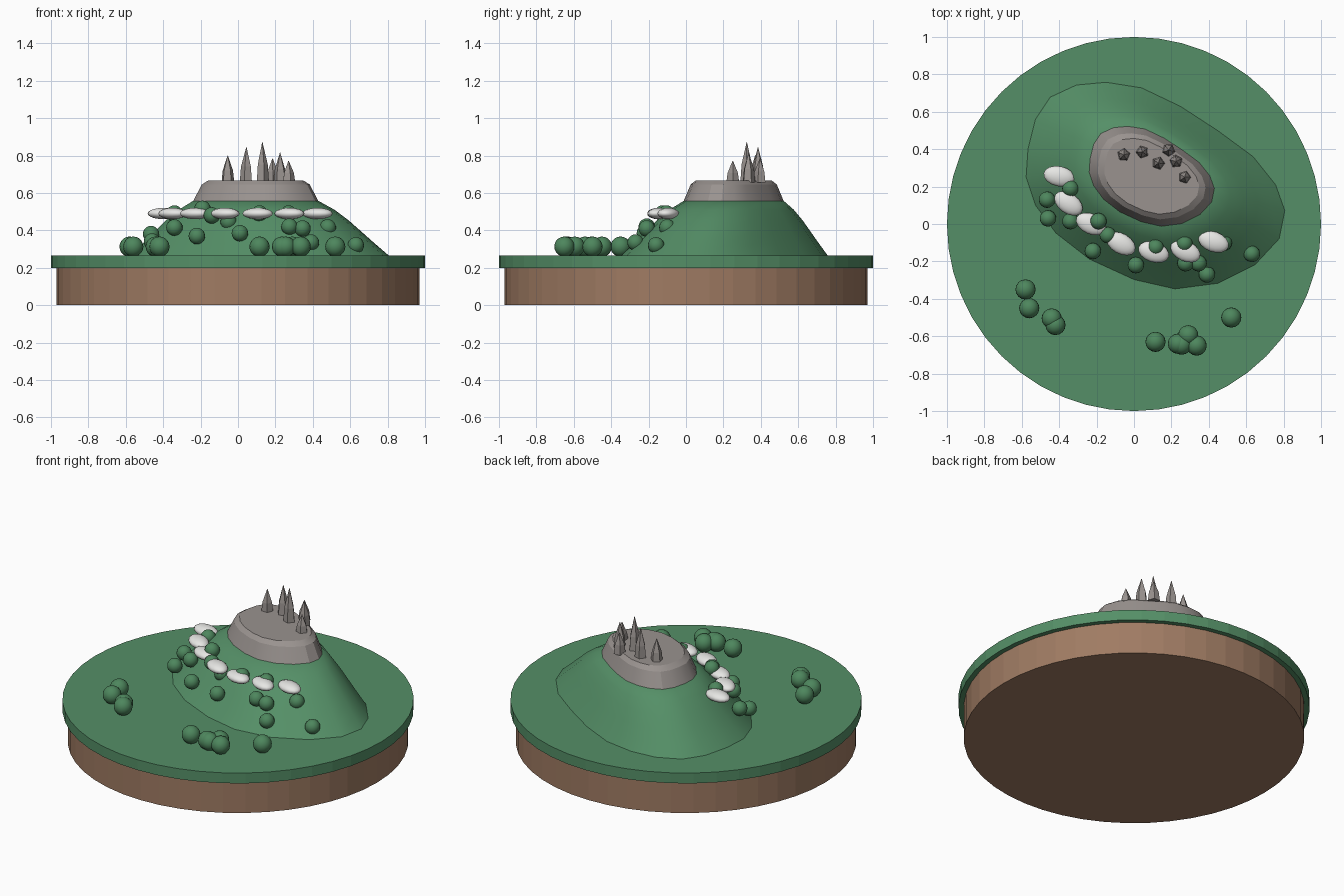
import bpy, bmesh, math, random
from mathutils import Matrix, Vector

random.seed(4)
old = bpy.data.objects.get("Cube")
if old:
    bpy.data.objects.remove(old, do_unlink=True)


def material(name, rgb):
    m = bpy.data.materials.new(name)
    m.use_nodes = True
    m.diffuse_color = (*rgb, 1)
    m.node_tree.nodes["Principled BSDF"].inputs["Base Color"].default_value = (*rgb, 1)
    return m


GRASS = material("grass green", (0.09, 0.275, 0.135))
LEAF = material("leaf green", (0.075, 0.24, 0.11))
SOIL = material("soil brown", (0.35, 0.20, 0.125))
ROCK = material("rock grey", (0.32, 0.29, 0.275))
CLOUD = material("cloud white", (0.82, 0.82, 0.80))


def finish(name, bm, mat, angle=None):
    bmesh.ops.recalc_face_normals(bm, faces=bm.faces)
    mesh = bpy.data.meshes.new(name)
    bm.to_mesh(mesh)
    bm.free()
    mesh.materials.append(mat)
    ob = bpy.data.objects.new(name, mesh)
    bpy.context.collection.objects.link(ob)
    if angle:
        bpy.ops.object.select_all(action='DESELECT')
        ob.select_set(True)
        bpy.context.view_layer.objects.active = ob
        bpy.ops.object.shade_smooth_by_angle(angle=math.radians(angle))
    return ob


def loft(name, rings, mat, angle=None):
    """Skin a stack of closed rings and cap both ends."""
    bm = bmesh.new()
    loops = [[bm.verts.new(p) for p in ring] for ring in rings]
    for low, high in zip(loops, loops[1:]):
        for i in range(len(low)):
            j = (i + 1) % len(low)
            bm.faces.new((low[i], low[j], high[j], high[i]))
    bm.faces.new(loops[0])
    bm.faces.new(loops[-1])
    return finish(name, bm, mat, angle)


def disc(r, z, sides=48):
    return [(r * math.cos(math.tau * i / sides), r * math.sin(math.tau * i / sides), z)
            for i in range(sides)]


def ball(name, centre, size, mat, turn=0):
    bm = bmesh.new()
    bmesh.ops.create_uvsphere(bm, u_segments=16, v_segments=10, radius=1)
    m = (Matrix.Translation(centre) @ Matrix.Rotation(math.radians(turn), 4, 'Z')
         @ Matrix.Diagonal((*size, 1)))
    bmesh.ops.transform(bm, matrix=m, verts=bm.verts)
    return finish(name, bm, mat, 60)


# Round base: soil below, turf on top
loft("soil_base", [disc(0.97, 0), disc(0.97, 0.2)], SOIL)
loft("turf_disc", [disc(1, 0.2), disc(1, 0.265)], GRASS)

# Footprint shared by the hill and the rocky summit
FOOT = [(-0.15, 0.76), (-0.31, 0.745), (-0.45, 0.68), (-0.53, 0.56), (-0.57, 0.4),
        (-0.58, 0.25), (-0.53, 0.1), (-0.42, -0.05), (-0.24, -0.19), (0, -0.3),
        (0.22, -0.35), (0.45, -0.32), (0.65, -0.22), (0.78, -0.08), (0.81, 0.07),
        (0.76, 0.21), (0.64, 0.36), (0.45, 0.5), (0.25, 0.63), (0.04, 0.73)]
FOOT_MID, TOP_MID = Vector((0.115, 0.205)), Vector((0.095, 0.255))
TOP_SCALE = 0.483


def section(scale, z):
    f = min(1, (1 - scale) / (1 - TOP_SCALE))
    mid = FOOT_MID.lerp(TOP_MID, f)
    return [(*(mid + (Vector(p) - FOOT_MID) * scale), z) for p in FOOT]


loft("hill", [section(s, z) for s, z in
              [(1, 0.262), (0.9, 0.325), (0.8, 0.39), (0.7, 0.455), (0.6, 0.51),
               (TOP_SCALE, 0.557)]], GRASS, 50)
loft("rocky_summit", [section(s, z) for s, z in
                      [(TOP_SCALE, 0.555), (0.415, 0.645), (0.365, 0.667)]], ROCK, 20)

# Pointed rocks on the summit: x, y, tip height
SPIKES = [(-0.055, 0.37, 0.80), (0.045, 0.385, 0.845), (0.13, 0.325, 0.872),
          (0.185, 0.395, 0.785), (0.225, 0.335, 0.815), (0.27, 0.25, 0.772)]
for n, (x, y, tip) in enumerate(SPIKES, 1):
    spin = random.random() * math.tau
    rings = []
    for r, f in ((0.036, 0), (0.029, 0.45), (0.001, 1)):
        rings.append([(x + r * math.cos(spin + math.tau * i / 5),
                       y + r * math.sin(spin + math.tau * i / 5),
                       0.655 + (tip - 0.655) * f) for i in range(5)])
    loft(f"rock_spike_{n}", rings, ROCK)

# Band of clouds around the hill: x, y, turn
CLOUDS = [(-0.40, 0.255, -12), (-0.35, 0.11, -35), (-0.23, 0, -25), (-0.07, -0.105, -30),
          (0.105, -0.15, -18), (0.275, -0.145, -25), (0.425, -0.095, -20)]
for n, (x, y, turn) in enumerate(CLOUDS, 1):
    ball(f"cloud_{n}", (x, y, 0.49), (0.085, 0.054, 0.03), CLOUD, turn)

# Bushes on the turf
BUSHES = [(-0.58, -0.35), (-0.56, -0.45), (-0.44, -0.505), (-0.42, -0.54), (0.115, -0.63),
          (0.235, -0.64), (0.255, -0.645), (0.29, -0.595), (0.335, -0.65), (0.52, -0.5)]
for n, (x, y) in enumerate(BUSHES, 1):
    ball(f"turf_bush_{n}", (x, y, 0.313), (0.054,) * 3, LEAF)

# Bushes on the hillside
HILL_BUSHES = [(-0.34, 0.19, 0.49), (-0.465, 0.13, 0.38), (-0.46, 0.03, 0.34),
               (-0.34, 0.015, 0.415), (-0.19, 0.015, 0.515), (-0.14, -0.06, 0.48),
               (-0.22, -0.145, 0.37), (-0.05, -0.09, 0.445), (0.01, -0.22, 0.385),
               (0.115, -0.125, 0.49), (0.27, -0.105, 0.49), (0.275, -0.21, 0.42),
               (0.345, -0.21, 0.41), (0.39, -0.27, 0.335), (0.48, -0.1, 0.415),
               (0.63, -0.16, 0.32)]
for n, spot in enumerate(HILL_BUSHES, 1):
    ball(f"hill_bush_{n}", spot, (0.044,) * 3, LEAF)
